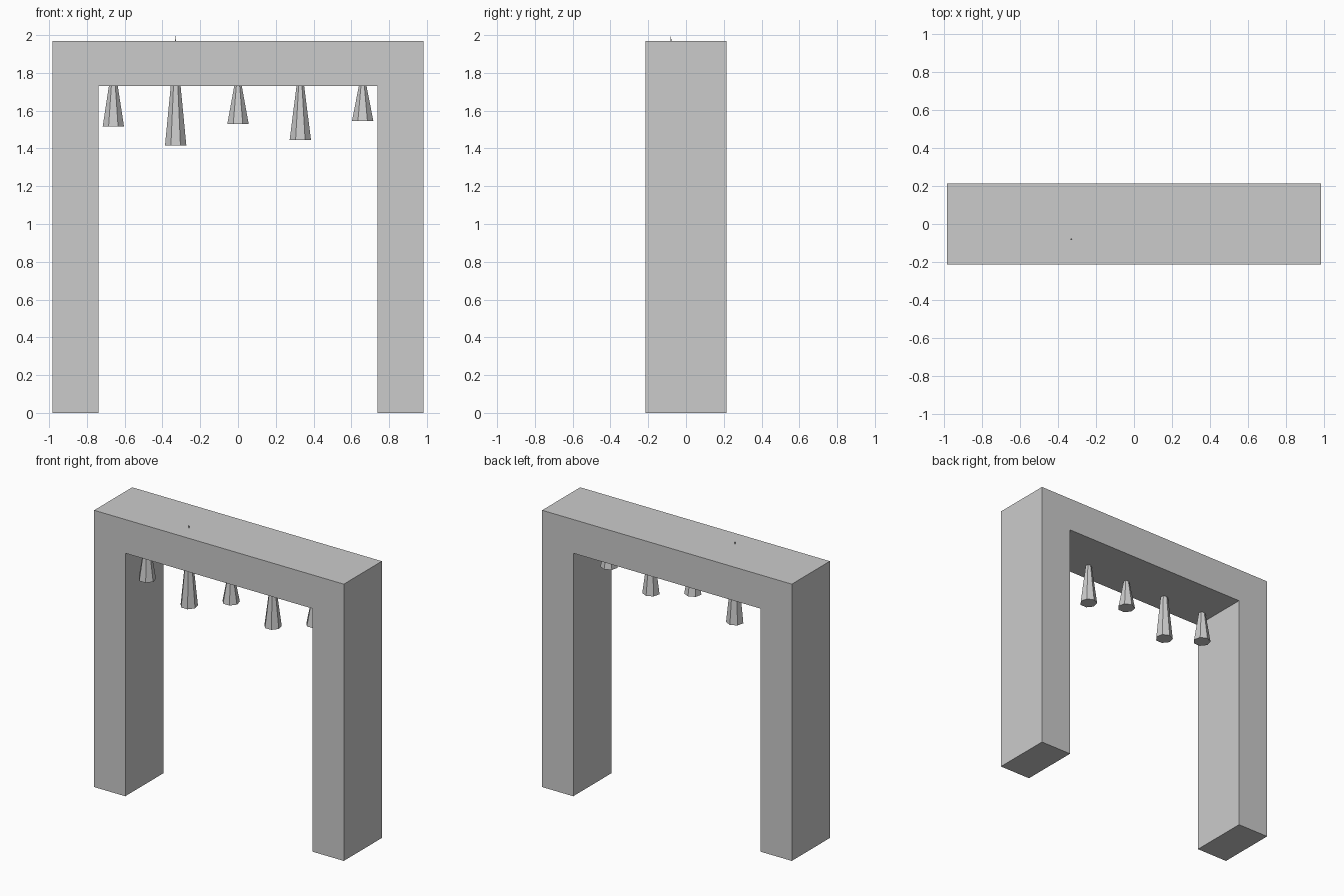
import bpy
import bmesh

cube = bpy.data.objects.get("Cube")
if cube:
    bpy.data.objects.remove(cube, do_unlink=True)

stone = bpy.data.materials.new("grey_stone")
stone.use_nodes = True
GREY = (0.6, 0.6, 0.6, 1)
stone.diffuse_color = GREY
stone.node_tree.nodes["Principled BSDF"].inputs["Base Color"].default_value = GREY

# Arch: one profile, extruded front to back
OUTER, INNER, TOP, UNDER, DEPTH = 0.983, 0.738, 1.97, 1.73, 0.214
half = [(OUTER, TOP), (OUTER, 0), (INNER, 0), (INNER, UNDER)]
profile = half + [(-x, z) for x, z in reversed(half)]
bm = bmesh.new()
face = bm.faces.new([bm.verts.new((x, -DEPTH, z)) for x, z in profile])
extruded = bmesh.ops.extrude_face_region(bm, geom=[face])
moved = [v for v in extruded["geom"] if isinstance(v, bmesh.types.BMVert)]
bmesh.ops.translate(bm, verts=moved, vec=(0, 2 * DEPTH, 0))
bmesh.ops.recalc_face_normals(bm, faces=bm.faces)
mesh = bpy.data.meshes.new("arch")
bm.to_mesh(mesh)
bm.free()
mesh.materials.append(stone)
bpy.context.collection.objects.link(bpy.data.objects.new("arch", mesh))

# Hanging spikes: seven-sided cones, wide end down, tips set into the beam
spikes = [(1.515, 0.37), (1.415, 0.585), (1.53, 0.31), (1.445, 0.445), (1.545, 0.29)]
for i, (bottom, height) in enumerate(spikes):
    bm = bmesh.new()
    bmesh.ops.create_cone(bm, cap_ends=True, segments=7, radius1=0.058,
                          radius2=0, depth=height)
    bmesh.ops.remove_doubles(bm, verts=bm.verts, dist=0.0001)
    mesh = bpy.data.meshes.new("hanging_spike")
    bm.to_mesh(mesh)
    bm.free()
    mesh.materials.append(stone)
    spike = bpy.data.objects.new(f"hanging_spike_{i + 1}", mesh)
    spike.location = ((i - 2) * 0.33, -0.08, bottom + height / 2)
    bpy.context.collection.objects.link(spike)
